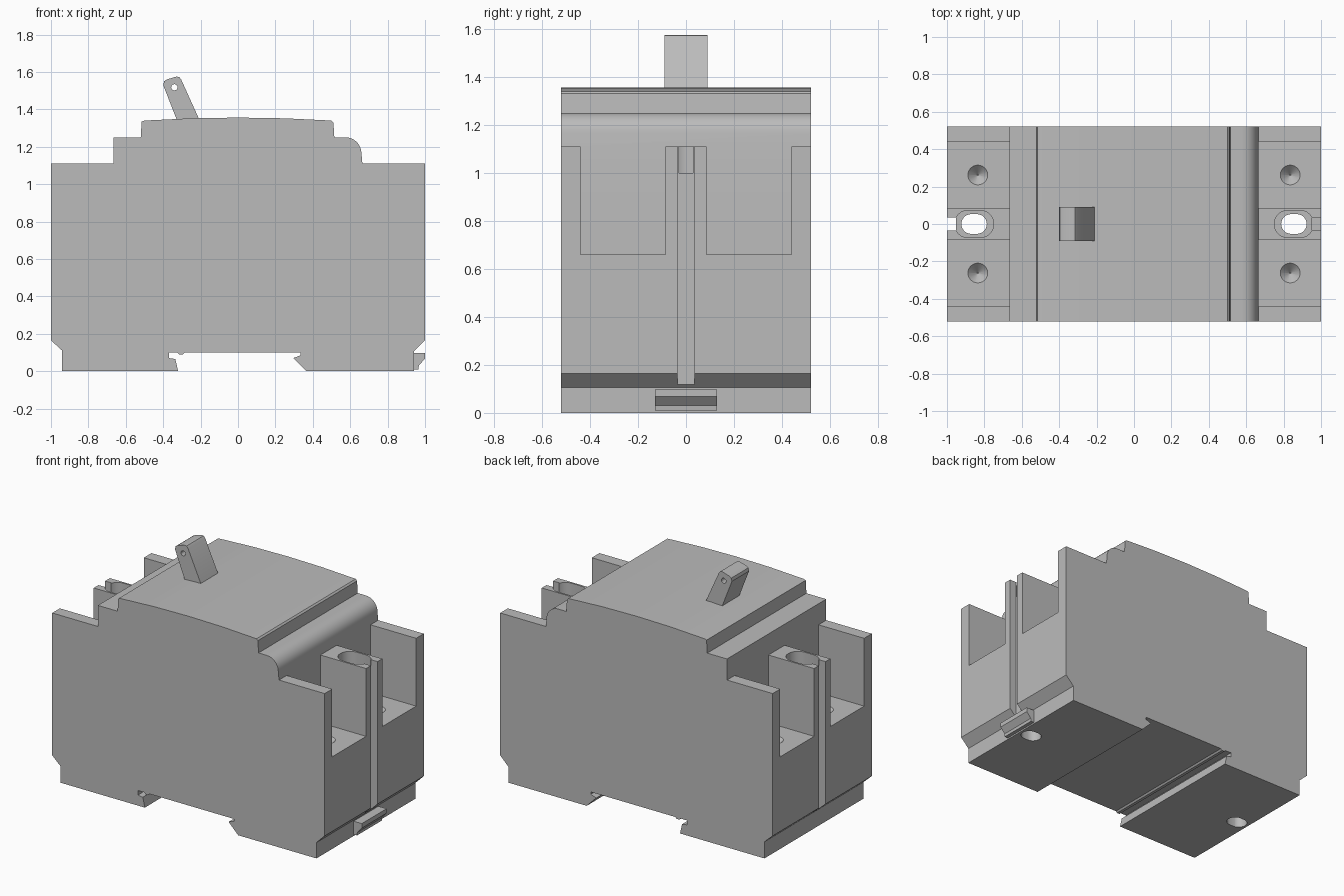
import bpy
import bmesh
from math import cos, sin, pi, radians

cube = bpy.data.objects.get("Cube")
if cube:
    bpy.data.objects.remove(cube, do_unlink=True)

grey = bpy.data.materials.new("housing grey")
grey.use_nodes = True
colour = (0.5, 0.5, 0.5, 1)
grey.diffuse_color = colour
grey.node_tree.nodes["Principled BSDF"].inputs["Base Color"].default_value = colour


def prism(name, lower, upper):
    """Solid between two matching outlines of 3D points."""
    bm = bmesh.new()
    a = [bm.verts.new(p) for p in lower]
    b = [bm.verts.new(p) for p in upper]
    bm.faces.new(a)
    bm.faces.new(b[::-1])
    n = len(a)
    for i in range(n):
        j = (i + 1) % n
        bm.faces.new((a[i], b[i], b[j], a[j]))
    bmesh.ops.recalc_face_normals(bm, faces=bm.faces)
    mesh = bpy.data.meshes.new(name)
    bm.to_mesh(mesh)
    bm.free()
    mesh.materials.append(grey)
    obj = bpy.data.objects.new(name, mesh)
    bpy.context.collection.objects.link(obj)
    return obj


def side_profile(name, pts, half):
    return prism(name, [(x, -half, z) for x, z in pts], [(x, half, z) for x, z in pts])


def box(name, x0, x1, y0, y1, z0, z1):
    ring = [(x0, y0), (x1, y0), (x1, y1), (x0, y1)]
    return prism(name, [(x, y, z0) for x, y in ring], [(x, y, z1) for x, y in ring])


def arc(cx, cy, r, start, end, steps):
    angles = [radians(start + (end - start) * i / steps) for i in range(steps + 1)]
    return [(cx + r * cos(a), cy + r * sin(a)) for a in angles]


def slot(name, cx, half_len, r, z0, z1):
    """Vertical stadium-shaped plug."""
    d = half_len - r
    ring = arc(cx + d, 0, r, -90, 90, 12) + arc(cx - d, 0, r, 90, 270, 12)
    return prism(name, [(x, y, z0) for x, y in ring], [(x, y, z1) for x, y in ring])


def carve(target, cutter):
    cutter.hide_render = True
    mod = target.modifiers.new("cut", 'BOOLEAN')
    mod.operation = 'DIFFERENCE'
    mod.solver = 'EXACT'
    mod.object = cutter
    bpy.context.view_layer.objects.active = target
    bpy.ops.object.modifier_apply(modifier=mod.name)
    bpy.data.objects.remove(cutter, do_unlink=True)


# Housing outline, clockwise from the lower left, with rail notch underneath
shoulder = arc(0.575, 1.165, 0.085, 90, 0, 8)
outline = [
    (-0.94, 0), (-0.94, 0.11), (-1, 0.165), (-1, 1.11), (-0.665, 1.11),
    (-0.665, 1.25), (-0.52, 1.25), (-0.515, 1.335), (-0.5, 1.34),
    (-0.25, 1.352), (0, 1.356), (0.25, 1.352), (0.5, 1.34),
    (0.51, 1.33), (0.515, 1.25)] + shoulder + [
    (0.665, 1.11), (1, 1.11), (1, 0.165), (0.94, 0.105), (0.94, 0),
    (0.365, 0), (0.295, 0.07), (0.335, 0.085), (0.335, 0.1),
    (-0.285, 0.1), (-0.295, 0.09), (-0.315, 0.09), (-0.325, 0.1),
    (-0.37, 0.1), (-0.37, 0.07), (-0.335, 0.065), (-0.32, 0)]
housing = side_profile("housing", outline, 0.52)

# Terminal bays, screw recesses, mounting holes and end grooves on both ends
for s in (-1, 1):
    for t in (-1, 1):
        xs = sorted((s * 0.665, s * 1.1))
        ys = sorted((t * 0.085, t * 0.44))
        carve(housing, box("bay_cutter", *xs, *ys, 0.66, 1.2))
        rim = arc(s * 0.835, t * 0.262, 1, 0, 345, 23)
        cx, cy = s * 0.835, t * 0.262
        cone = [[(cx + (x - cx) * r, cy + (y - cy) * r, z) for x, y in rim]
                for r, z in ((0.004, 0.61), (0.054, 0.661))]
        carve(housing, prism("screw_cutter", *cone))
    carve(housing, slot("counterbore_cutter", s * 0.855, 0.105, 0.073, 1.0, 1.2))
    carve(housing, slot("mounting_hole_cutter", s * 0.855, 0.068, 0.053, -0.1, 1.1))
    xs = sorted((s * 0.953, s * 1.1))
    carve(housing, box("groove_cutter", *xs, -0.035, 0.035, 0.05, 1.2))

# Rail release clip at the right end
clip = side_profile("rail_clip", [
    (0.93, 0.01), (0.965, 0.01), (0.967, 0.03), (1, 0.068),
    (1, 0.098), (0.93, 0.098)], 0.13)

# Tilted toggle lever with a small cross hole
lever = side_profile("toggle_lever", [
    (-0.322, 1.33), (-0.2, 1.33), (-0.305, 1.562), (-0.315, 1.573),
    (-0.33, 1.575), (-0.38, 1.56), (-0.395, 1.55), (-0.4, 1.53)], 0.09)
carve(lever, side_profile("lever_hole_cutter", arc(-0.34, 1.518, 0.017, 0, 330, 11), 0.2))

# Smooth the rounded surfaces, keep the edges crisp
bpy.ops.object.select_all(action='DESELECT')
for obj in (housing, clip, lever):
    obj.select_set(True)
bpy.context.view_layer.objects.active = housing
bpy.ops.object.shade_smooth_by_angle(angle=radians(28))
